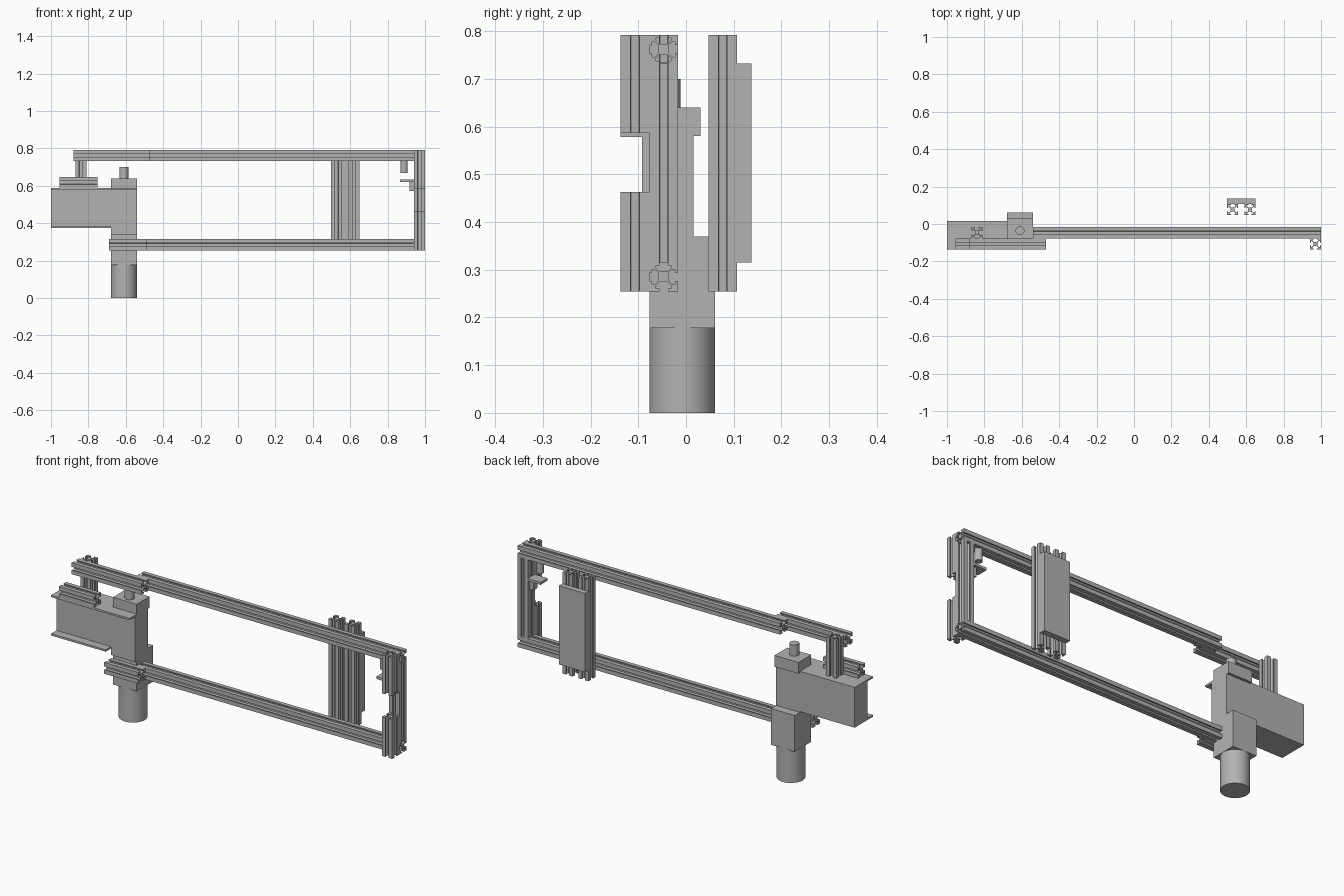
import bpy
import bmesh
from mathutils import Matrix, Vector

cube = bpy.data.objects.get("Cube")
if cube:
    bpy.data.objects.remove(cube, do_unlink=True)

grey = bpy.data.materials.new("plain grey")
grey.use_nodes = True
colour = (0.45, 0.45, 0.45, 1)
grey.diffuse_color = colour
grey.node_tree.nodes["Principled BSDF"].inputs["Base Color"].default_value = colour


def finish(name, bm):
    bmesh.ops.recalc_face_normals(bm, faces=bm.faces)
    mesh = bpy.data.meshes.new(name)
    bm.to_mesh(mesh)
    bm.free()
    mesh.materials.append(grey)
    ob = bpy.data.objects.new(name, mesh)
    bpy.context.collection.objects.link(ob)
    return ob


def box(name, x, y, z):
    """Box given by its (low, high) range on each axis."""
    bm = bmesh.new()
    bmesh.ops.create_cube(bm, size=1)
    for v in bm.verts:
        v.co = Vector([(lo + hi) / 2 + c * (hi - lo) for c, (lo, hi) in zip(v.co, (x, y, z))])
    return finish(name, bm)


def cylinder(name, x, y, z, radius):
    bm = bmesh.new()
    bmesh.ops.create_cone(bm, cap_ends=True, segments=40, radius1=radius, radius2=radius,
                          depth=z[1] - z[0], matrix=Matrix.Translation((x, y, sum(z) / 2)))
    ob = finish(name, bm)
    for p in ob.data.polygons:
        p.use_smooth = abs(p.normal.z) < 0.5
    return ob


# One side of the slotted rail section: corner, lip, cavity, core
SLOT = [(0.009, 0.03), (0.009, 0.024), (0.016, 0.024), (0.016, 0.019), (0.008, 0.011)]
SIDE = [(0.03, 0.03)] + SLOT + [(-u, v) for u, v in reversed(SLOT)]


def rail(name, axis, start, end, a, b):
    """Slotted square rail along x or z, centred on the other two axes (a, b)."""
    section = []
    for _ in range(4):
        section.append(None)
    section = []
    for turn in range(4):
        for u, v in SIDE:
            for _ in range(turn):
                u, v = -v, u
            section.append((u, v))

    def place(u, v, t):
        return (t, a + u, b + v) if axis == "x" else (a + u, b + v, t)

    bm = bmesh.new()
    face = bm.faces.new([bm.verts.new(place(u, v, start)) for u, v in section])
    out = bmesh.ops.extrude_face_region(bm, geom=[face], use_keep_orig=True)
    moved = [g for g in out["geom"] if isinstance(g, bmesh.types.BMVert)]
    bmesh.ops.translate(bm, verts=moved, vec=Vector(place(0, 0, end)) - Vector(place(0, 0, start)))
    return finish(name, bm)


MID, FRONT = -0.047, -0.107      # depth of the two rail layers
TOP, LOW, END = 0.762, 0.285, 0.97

# Main rectangular frame
rail("top_long_rail", "x", -0.54, 1.0, MID, TOP)
rail("bottom_long_rail", "x", -0.54, 1.0, MID, LOW)
rail("end_upright", "z", 0.315, 0.732, END, MID)

# Front layer of short joining rails
rail("top_joining_rail", "x", -0.88, -0.47, FRONT, TOP)
rail("bottom_joining_rail", "x", -0.69, -0.49, FRONT, LOW)
rail("upper_end_rail", "z", 0.587, 0.792, END, FRONT)
rail("lower_end_rail", "z", 0.255, 0.463, END, FRONT)

# Motor support
rail("motor_post", "z", 0.587, 0.792, -0.84, MID)
rail("motor_top_rail", "x", -0.955, -0.75, FRONT, 0.617)

# Drive housing with thin mounting plates
box("drive_housing", (-1, -0.54), (-0.092, 0.016), (0.375, 0.587))
box("upper_mounting_plate", (-1, -0.54), (-0.137, 0.016), (0.578, 0.588))
box("lower_mounting_plate", (-1, -0.68), (-0.137, 0.016), (0.374, 0.384))

# Gearbox, motor and output shaft
box("gearbox", (-0.68, -0.54), (-0.077, 0.061), (0.178, 0.37))
box("gearbox_neck", (-0.68, -0.54), (-0.092, 0.016), (0.34, 0.38))
box("gearbox_cap", (-0.68, -0.54), (-0.077, 0.03), (0.58, 0.64))
cylinder("motor", -0.61, -0.008, (0, 0.18), 0.069)
cylinder("output_shaft", -0.61, -0.036, (0.63, 0.70), 0.024)

# Rear carriage: two uprights and a back plate
for side, x in (("right", 0.527), ("left", 0.62)):
    rail("carriage_rail_" + side, "z", 0.255, 0.792, x, 0.077)
box("carriage_plate", (0.497, 0.65), (0.107, 0.137), (0.315, 0.732))

# Sensor and its angle bracket
cylinder("sensor", 0.888, MID, (0.67, 0.735), 0.019)
box("bracket_shelf", (0.865, 0.942), (-0.077, -0.017), (0.62, 0.633))
box("bracket_leg", (0.916, 0.942), (-0.065, -0.03), (0.572, 0.622))
